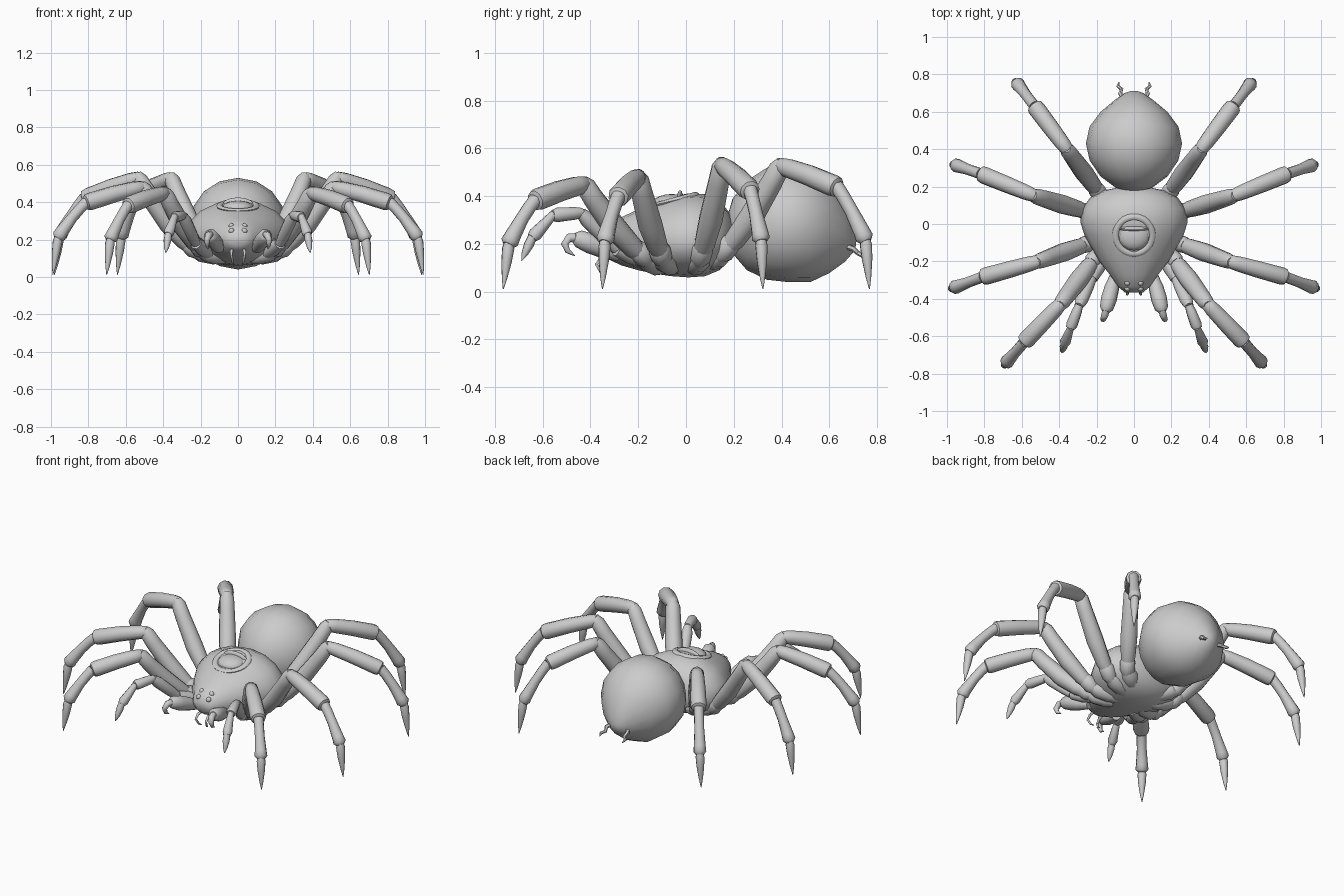
import bpy, bmesh, math
from mathutils import Vector

if "Cube" in bpy.data.objects:
    bpy.data.objects.remove(bpy.data.objects["Cube"])

grey = bpy.data.materials.new("grey")
grey.diffuse_color = (0.6, 0.6, 0.6, 1)
grey.use_nodes = True
grey.node_tree.nodes["Principled BSDF"].inputs["Base Color"].default_value = grey.diffuse_color


def finish(name, bm, mirror=False, angle=50):
    me = bpy.data.meshes.new(name)
    bm.to_mesh(me)
    bm.free()
    me.materials.append(grey)
    me.shade_smooth()
    me.set_sharp_from_angle(angle=math.radians(angle))
    ob = bpy.data.objects.new(name, me)
    bpy.context.collection.objects.link(ob)
    if mirror:
        ob.modifiers.new("mirror", 'MIRROR').use_mirror_merge = False
    return ob


def loft(name, rings, mirror=False, closed=False):
    """Skin equal-length vertex rings; cap the ends, or join them if closed."""
    bm = bmesh.new()
    vs = [[bm.verts.new(p) for p in ring] for ring in rings]
    n = len(rings[0])
    for a, b in zip(vs, vs[1:] + (vs[:1] if closed else [])):
        for i in range(n):
            j = (i + 1) % n
            bm.faces.new((a[i], a[j], b[j], b[i]))
    if not closed:
        bm.faces.new(vs[0][::-1])
        bm.faces.new(vs[-1])
    bmesh.ops.recalc_face_normals(bm, faces=bm.faces)
    return finish(name, bm, mirror)


def tube(name, pts, radii, n=10):
    """Round limb segment through points, mirrored to the other side."""
    pts = [Vector(p) for p in pts]
    rings = []
    side = None
    for i, (p, r) in enumerate(zip(pts, radii)):
        d = (pts[min(i + 1, len(pts) - 1)] - pts[max(i - 1, 0)]).normalized()
        if side is None:
            side = d.orthogonal()
        side = (side - d * side.dot(d)).normalized()
        up = d.cross(side)
        rings.append([p + (side * math.cos(t) + up * math.sin(t)) * r
                      for t in (2 * math.pi * k / n for k in range(n))])
    return loft(name, rings, True)


def segment(name, a, b, profile, sag=0.0):
    """Limb segment; profile holds (fraction, radius) pairs."""
    a, b = Vector(a), Vector(b)
    pts = [a.lerp(b, f) - Vector((0, 0, sag * 4 * f * (1 - f))) for f, r in profile]
    return tube(name, pts, [r for f, r in profile])


def ball(name, c, scale, mirror=False, u=16, v=10):
    bm = bmesh.new()
    bmesh.ops.create_uvsphere(bm, u_segments=u, v_segments=v, radius=1)
    for w in bm.verts:
        w.co = Vector((w.co.x * scale[0], w.co.y * scale[1], w.co.z * scale[2])) + Vector(c)
    return finish(name, bm, mirror)


def body(name, stations, n=16):
    """Stations: y, half width, bottom z, widest z, top z."""
    rings = []
    for y, rx, zb, zm, zt in stations:
        ring = []
        for k in range(n):
            t = 2 * math.pi * k / n
            s = math.sin(t)
            ring.append((rx * math.cos(t), y, zm + s * ((zt - zm) if s > 0 else (zm - zb))))
        rings.append(ring)
    return loft(name, rings)


# Abdomen
body("abdomen", [
    (.172, .03, .25, .28, .31), (.195, .10, .16, .28, .39), (.255, .18, .09, .28, .465),
    (.34, .237, .05, .285, .52), (.43, .257, .04, .285, .53), (.52, .238, .04, .28, .515),
    (.60, .178, .078, .27, .46), (.665, .10, .125, .24, .37), (.70, .05, .165, .22, .28),
    (.712, .015, .195, .21, .225)])

# Head and thorax in one shell
body("carapace", [
    (-.365, .05, .17, .205, .235), (-.335, .085, .14, .205, .275), (-.27, .13, .11, .205, .312),
    (-.20, .185, .09, .21, .345), (-.13, .225, .075, .21, .372), (-.06, .265, .065, .21, .397),
    (.01, .287, .06, .21, .412), (.08, .278, .065, .21, .408), (.14, .235, .09, .21, .378),
    (.18, .16, .13, .22, .335), (.20, .06, .18, .23, .29)])

# Domed back mark with a low rim and a thin ridge behind it
loft("back_rim", [[
    ((.098 + .018 * math.cos(t)) * math.cos(a),
     -.06 + (.098 + .018 * math.cos(t)) * math.sin(a),
     .38 + .026 * math.sin(a) + .012 * math.sin(t))
    for a in (2 * math.pi * j / 24 for j in range(24))]
    for t in (2 * math.pi * k / 8 for k in range(8))], closed=True)
ball("back_dome", (0, -.06, .367), (.086, .082, .042))
ball("back_ridge", (0, -.025, .385), (.085, .014, .04))

# Eyes
ball("upper_eye", (.035, -.315, .272), (.016, .016, .016), True, 10, 6)
ball("lower_eye", (.035, -.345, .247), (.016, .016, .016), True, 10, 6)

# Jaws with hooked claws
tube("jaw", [(.10, -.28, .155), (.118, -.34, .178), (.134, -.40, .202), (.147, -.45, .222),
             (.152, -.468, .226)], [.03, .04, .043, .037, .022])
tube("jaw_claw", [(.147, -.45, .225), (.157, -.49, .225), (.165, -.508, .20), (.165, -.495, .17),
                  (.16, -.465, .15)], [.02, .019, .016, .011, .002], 8)
tube("fang", [(.03, -.31, .15), (.035, -.355, .14), (.036, -.375, .115), (.028, -.355, .08),
              (.022, -.335, .068)], [.008, .008, .007, .006, .002], 8)

# Feelers beside the jaws
f = [(.16, -.17, .13), (.225, -.29, .18), (.295, -.44, .33), (.34, -.558, .32),
     (.373, -.645, .225), (.386, -.688, .13)]
segment("feeler_base", f[0], f[1], [(0, .035), (.5, .04), (1, .032)])
segment("feeler_thigh", f[1], f[2], [(0, .026), (.3, .032), (.8, .034), (1, .024)])
segment("feeler_shin", f[2], f[3], [(-.06, .02), (.2, .027), (.85, .031), (1, .024)])
segment("feeler_foot", f[3], f[4], [(-.05, .018), (.2, .021), (.85, .029), (1, .022)])
segment("feeler_claw", f[4], f[5], [(-.08, .019), (.3, .021), (.7, .014), (1, .002)])

# Spinnerets
tube("spinneret", [(.05, .655, .195), (.074, .70, .18), (.066, .72, .162), (.086, .738, .152),
                   (.08, .758, .142)], [.012, .012, .01, .009, .003], 6)

# Walking legs: inner end, hip, knee, ankle, foot, tip
legs = {
    "front": [(.07, -.10, .10), (.20, -.17, .14), (.39, -.425, .45), (.59, -.635, .38),
              (.683, -.742, .20), (.702, -.765, .012)],
    "mid_front": [(.08, -.05, .10), (.235, -.10, .14), (.51, -.20, .48), (.815, -.285, .395),
                  (.962, -.34, .21), (.99, -.35, .012)],
    "mid_back": [(.08, .03, .10), (.235, .06, .14), (.53, .15, .53), (.825, .27, .42),
                 (.955, .315, .215), (.982, .322, .012)],
    "back": [(.07, .08, .12), (.18, .155, .16), (.355, .395, .527), (.535, .635, .435),
             (.625, .752, .215), (.645, .768, .012)],
}
for name, (root, hip, knee, ankle, foot, tip) in legs.items():
    segment(name + "_hip", root, hip, [(0, .03), (.3, .046), (.75, .05), (1, .034)])
    segment(name + "_thigh_collar", hip, Vector(hip).lerp(Vector(knee), .16),
            [(-.5, .025), (0, .044), (.7, .046), (1, .034)], .002)
    segment(name + "_thigh", hip, knee,
            [(.08, .034), (.2, .044), (.5, .051), (.85, .045), (.98, .042), (1.04, .026)], .028)
    segment(name + "_shin", knee, ankle,
            [(-.05, .02), (.0, .035), (.15, .041), (.5, .045), (.92, .047), (.98, .043), (1, .03)], -.006)
    segment(name + "_shank", ankle, foot,
            [(-.04, .03), (.2, .029), (.5, .029), (.85, .035), (.96, .038), (1.02, .024)], -.012)
    segment(name + "_claw", foot, tip,
            [(-.03, .02), (.1, .026), (.4, .022), (.75, .012), (1, .002)])
